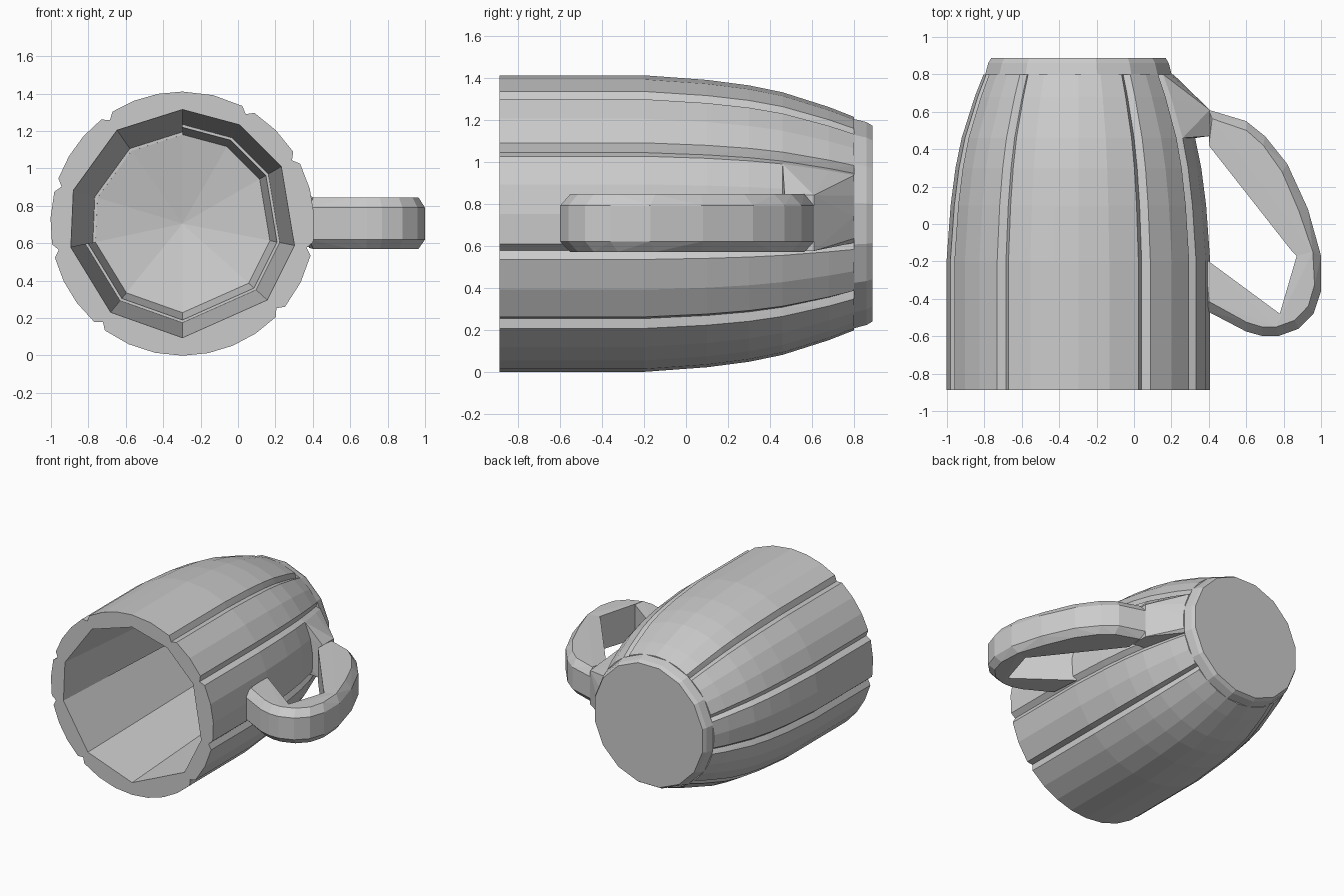
import bpy, bmesh
from math import sin, cos, radians
from mathutils import Vector

if "Cube" in bpy.data.objects:
    bpy.data.objects.remove(bpy.data.objects["Cube"])

CX, CZ = -0.297, 0.705
PROFILE = [(-0.888, 0.706), (-0.2, 0.706), (0.1, 0.684), (0.3, 0.658), (0.46, 0.625),
           (0.68, 0.555), (0.8, 0.508)]


def hull(name, pts):
    bm = bmesh.new()
    for p in pts:
        bm.verts.new(p)
    bmesh.ops.convex_hull(bm, input=bm.verts)
    loose = [v for v in bm.verts if not v.link_faces]
    bmesh.ops.delete(bm, geom=loose, context='VERTS')
    bmesh.ops.recalc_face_normals(bm, faces=bm.faces)
    me = bpy.data.meshes.new(name)
    bm.to_mesh(me)
    bm.free()
    ob = bpy.data.objects.new(name, me)
    bpy.context.collection.objects.link(ob)
    return ob


def polar(angle, r, y):
    a = radians(angle)
    return (CX + r * cos(a), y, CZ + r * sin(a))


def stave(name, a0, a1, y0, y1, inner, extra=()):
    # chunky wall piece: curved outside, flat inside, narrow notches at its sides
    pts = list(extra)
    b0 = a0 if a0 in (90, 270) else a0 + 3
    b1 = a1 if a1 in (90, 270) else a1 - 3
    n = max(2, round((b1 - b0) / 11))
    for y, r in PROFILE:
        if y0 <= y <= y1:
            pts += [polar(b0 + (b1 - b0) * i / n, r, y) for i in range(n + 1)]
            pts += [polar(a, r - 0.03, y) for a, b in ((a0, b0), (a1, b1)) if a != b]
    pts += [polar(a, r, y) for y, r in inner for a in (a0, a1)]
    return hull(name, pts)


# Mug wall: long staves, a shorter ring of pieces near the base, sloped floor wedges
splits = [-11, 30, 60, 90, 125, 163, 192, 231, 270, 318, 349]
root = [(0.405, y, z) for y in (0.47, 0.61) for z in (0.575, 0.84)]
for i, (a0, a1) in enumerate(zip(splits, splits[1:])):
    ys, rs = (0.68, 0.49) if 90 <= a0 < 192 else (0.46, 0.53)
    stave(f"wall_stave_{i}", a0, a1, -1, ys, [(-0.888, 0.61), (ys, rs)])
    stave(f"lower_wall_{i}", a0, a1, ys, 0.8, [(ys, rs - 0.015), (0.8, 0.455)],
          root if i == 0 else ())
    hull(f"floor_wedge_{i}", [polar(a, 0.48, y) for a in (a0, a1) for y in (0.68, 0.81)]
         + [polar(a0, 0, y) for y in (0.77, 0.81)])

# Base disc with a faceted rim
hull("base_disc", [polar(k * 22.5 + 11.25, r, y) for k in range(16)
                   for y, r in ((0.8, 0.508), (0.86, 0.492), (0.888, 0.475))])


def handle_part(name, outer, inner):
    # inner edge is square, outer edge is chamfered towards the finger hole
    c = Vector((0.62, 0.03))
    pts = [(x, y, z) for x, y in inner for z in (0.575, 0.84)]
    for p in outer:
        q = Vector(p) + (c - Vector(p)).normalized() * 0.05
        pts += [(p[0], p[1], z) for z in (0.62, 0.79)]
        pts += [(q.x, q.y, z) for z in (0.57, 0.845)]
    return hull(name, pts)


# Handle: long upper arm, bent tip and short lower arm
handle_part("handle_upper_arm",
            [(0.4, 0.61), (0.6, 0.55), (0.7, 0.47), (0.82, 0.32), (0.93, 0.08), (1.0, -0.17)],
            [(0.4, 0.42), (0.84, -0.14), (0.87, -0.17)])
handle_part("handle_tip",
            [(1.0, -0.17), (1.0, -0.36), (0.96, -0.48), (0.88, -0.56), (0.77, -0.6)],
            [(0.87, -0.17), (0.78, -0.48)])
handle_part("handle_lower_arm",
            [(0.77, -0.6), (0.69, -0.6), (0.6, -0.575), (0.38, -0.46)],
            [(0.38, -0.19), (0.4, -0.2), (0.78, -0.48)])
